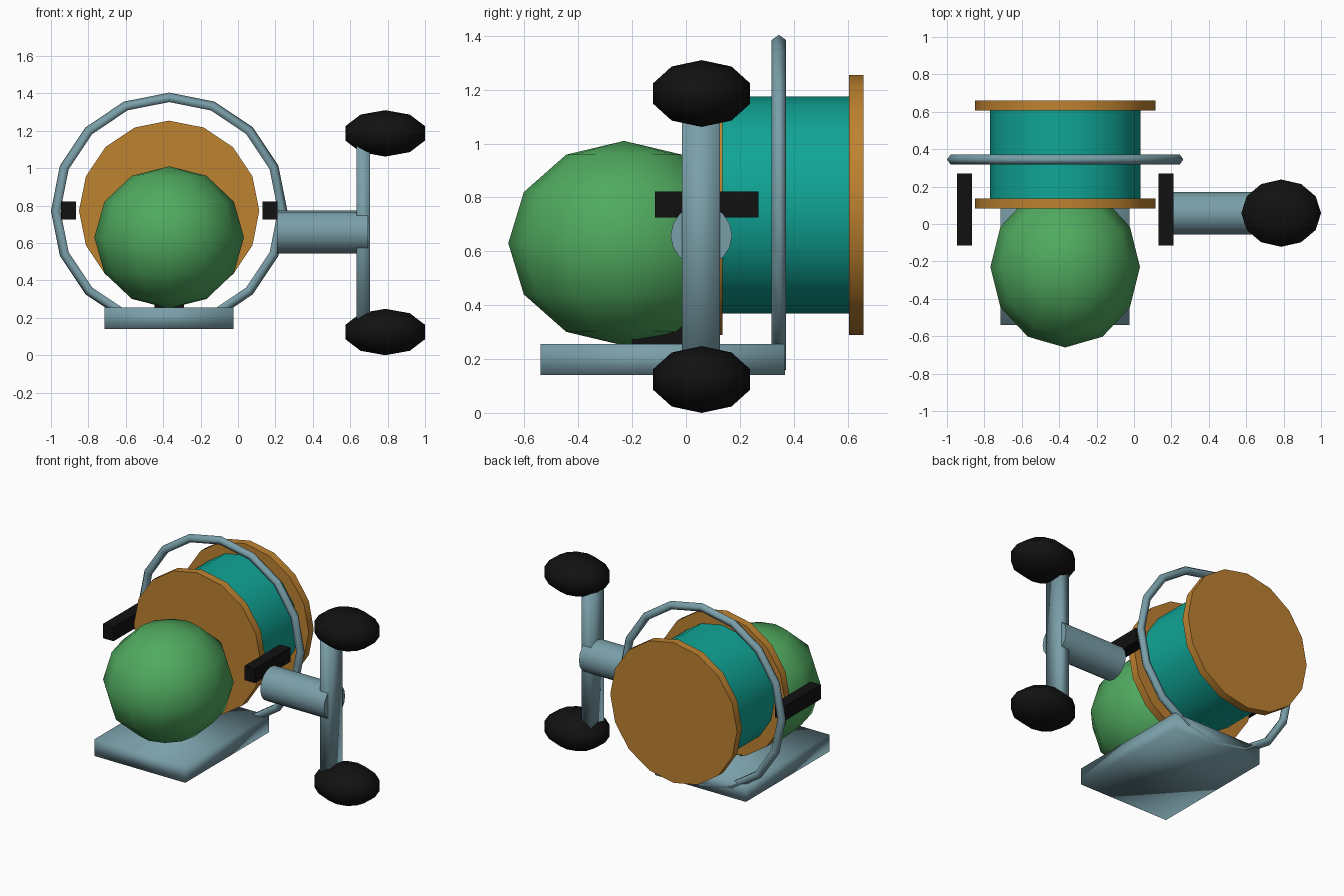
import bpy, math

if "Cube" in bpy.data.objects:
    bpy.data.objects.remove(bpy.data.objects["Cube"])


def material(name, rgb):
    # rgb given as 0-255 screen values, stored as linear
    m = bpy.data.materials.new(name)
    m.diffuse_color = [((c / 255 + 0.055) / 1.055) ** 2.4 if c > 10 else c / 255 / 12.92 for c in rgb] + [1]
    m.use_nodes = True
    m.node_tree.nodes["Principled BSDF"].inputs["Base Color"].default_value = m.diffuse_color
    return m


STEEL = material("blue_grey", (122, 159, 169))
GREEN = material("green", (80, 170, 95))
TEAL = material("teal", (16, 165, 150))
ORANGE = material("orange_brown", (190, 130, 48))
BLACK = material("black", (17, 17, 17))


def finish(name, mat, smooth="all"):
    ob = bpy.context.object
    ob.name = ob.data.name = name
    ob.data.materials.append(mat)
    bpy.ops.object.transform_apply(location=False, rotation=True, scale=True)
    if smooth == "all":
        bpy.ops.object.shade_smooth()
    elif smooth == "angle":
        bpy.ops.object.shade_smooth_by_angle(angle=math.radians(35))
    return ob


def box(name, mat, x, y, z, smooth=None):
    mid = [(a + b) / 2 for a, b in (x, y, z)]
    bpy.ops.mesh.primitive_cube_add(size=1, location=mid)
    bpy.context.object.scale = [b - a for a, b in (x, y, z)]
    return finish(name, mat, smooth)


def ball(name, mat, centre, radii, segments, rings):
    bpy.ops.mesh.primitive_uv_sphere_add(segments=segments, ring_count=rings, radius=1, location=centre)
    bpy.context.object.scale = radii
    return finish(name, mat)


def rod(name, mat, centre, radius, length, axis):
    rot = (math.pi / 2, 0, 0) if axis == "y" else (0, math.pi / 2, 0)
    bpy.ops.mesh.primitive_cylinder_add(vertices=16, radius=radius, depth=length, location=centre, rotation=rot)
    return finish(name, mat, "angle")


CX, SPOOL_Z = -0.368, 0.772

# Body, stem and foot
ball("body", GREEN, (CX, -0.23, 0.63), (0.40, 0.43, 0.38), 12, 6)
box("stem", BLACK, (CX - 0.078, CX + 0.078), (-0.20, 0.03), (0.2, 0.48))
box("foot", STEEL, (CX - 0.345, CX + 0.345), (-0.54, 0.368), (0.14, 0.255), "all")

# Spool drum between two flanges
rod("spool_drum", TEAL, (CX, 0.37, SPOOL_Z), 0.403, 0.50, "y")
for label, y in (("front", 0.109), ("back", 0.633)):
    rod("spool_flange_" + label, ORANGE, (CX, y, SPOOL_Z), 0.482, 0.054, "y")

# Ring around the spool
bpy.ops.mesh.primitive_torus_add(major_segments=16, minor_segments=5, major_radius=0.604, minor_radius=0.028,
                                 location=(CX, 0.345, SPOOL_Z), rotation=(math.pi / 2, 0, 0))
finish("guard_ring", STEEL)

# Side arms
for label, s in (("left", -1), ("right", 1)):
    x = CX + s * 0.538
    box("side_arm_" + label, BLACK, (x - 0.04, x + 0.04), (-0.115, 0.27), (0.725, 0.823))

# Crank: axle, handle bar and two knobs
rod("crank_axle", STEEL, (0.452, 0.057, 0.659), 0.114, 0.485, "x")
box("crank_bar", STEEL, (0.634, 0.705), (-0.014, 0.127), (0.13, 1.185), "all")
for label, z in (("lower", 0.124), ("upper", 1.186)):
    ball("knob_" + label, BLACK, (0.787, 0.058, z), (0.224, 0.189, 0.124), 12, 5)
